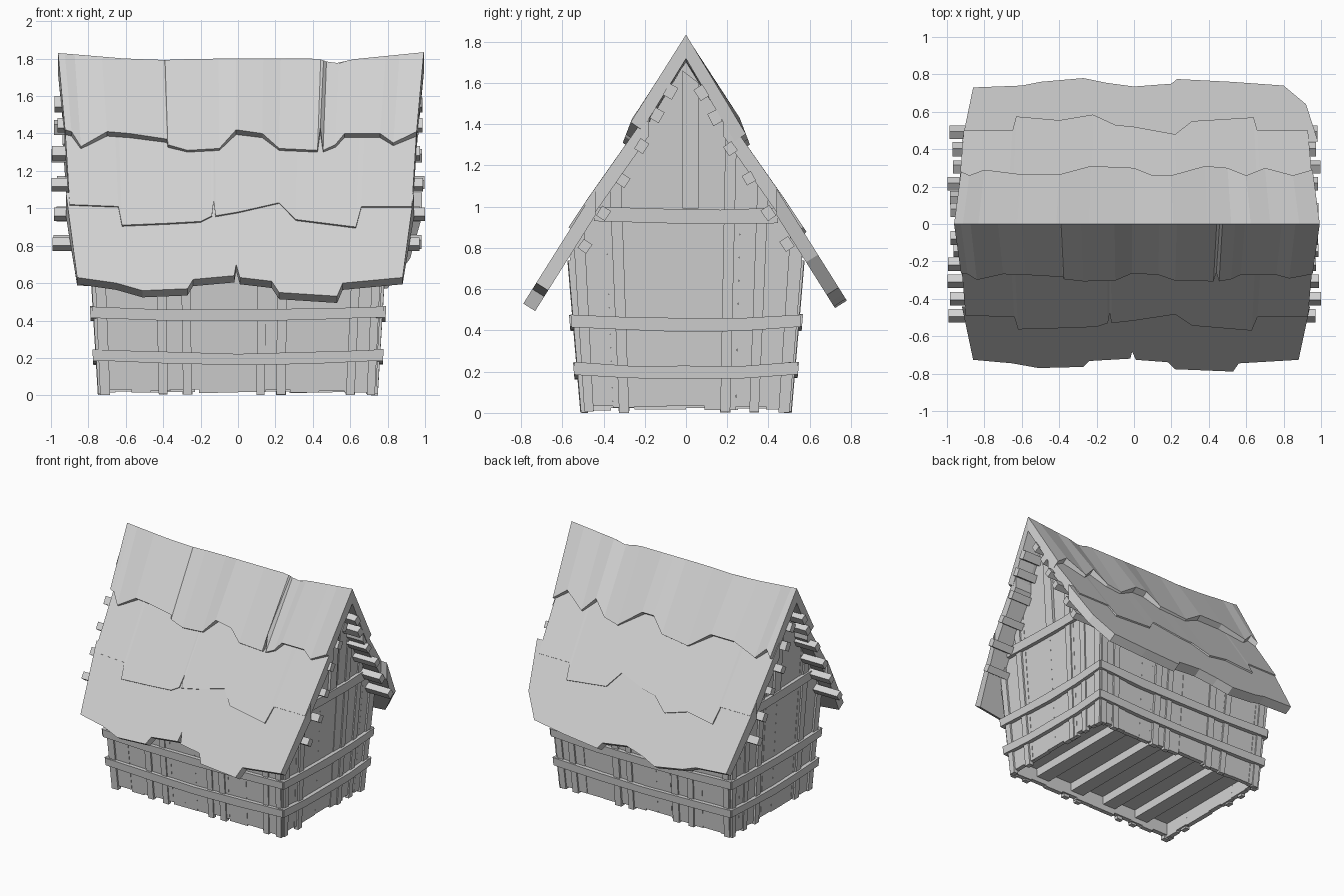
import bpy, bmesh, math, random
from mathutils import Vector, Matrix

if "Cube" in bpy.data.objects:
    bpy.data.objects.remove(bpy.data.objects["Cube"])
random.seed(4)
R = random.uniform

grey = bpy.data.materials.new("weathered grey")
grey.diffuse_color = (0.64, 0.64, 0.64, 1)
grey.use_nodes = True
grey.node_tree.nodes["Principled BSDF"].inputs["Base Color"].default_value = grey.diffuse_color


def finish(name, bm):
    bmesh.ops.recalc_face_normals(bm, faces=bm.faces)
    me = bpy.data.meshes.new(name)
    bm.to_mesh(me)
    bm.free()
    me.materials.append(grey)
    ob = bpy.data.objects.new(name, me)
    bpy.context.collection.objects.link(ob)
    return ob


def loft(bm, rings):
    """Skin a chain of equal closed rings and cap both ends."""
    vs = [[bm.verts.new(p) for p in r] for r in rings]
    n = len(vs[0])
    for a, b in zip(vs, vs[1:]):
        for i in range(n):
            j = (i + 1) % n
            bm.faces.new((a[i], a[j], b[j], b[i]))
    bm.faces.new(vs[0])
    bm.faces.new(vs[-1])


# wall coordinates: u along the wall, z up, d outwards; walls flare upwards
def wall(side, u, z, d):
    kind, s = side
    c = min(z, 0.78)
    if kind == "y":
        return Vector((u * (1 + 0.06 * c), s * (0.475 + 0.085 * z + d), z))
    return Vector((s * (0.712 + 0.06 * z + d), u * (1 + 0.15 * c), z))


def board(bm, side, stations, d0, d1):
    """Board through stations (u, z_low, z_high)."""
    loft(bm, [[wall(side, u, a, d0), wall(side, u, a, d1),
               wall(side, u, b, d1), wall(side, u, b, d0)] for u, a, b in stations])


def gable_top(u):
    return max(0.8, 1.72 - 1.6 * abs(u) * 1.117)


SIDES = {"front": ("y", -1), "back": ("y", 1), "right": ("x", 1), "left": ("x", -1)}

# inner body; its underside is the floor
bm = bmesh.new()
rings = []
for s in (-1, 1):
    rings.append([wall(("x", s), u, z, -0.005) for u, z in
                  ((-0.47, 0.13), (0.47, 0.13), (0.49, 0.79), (0, 1.66), (-0.49, 0.79))])
loft(bm, rings)
finish("body_core", bm)

# floor joists
bm = bmesh.new()
for x in (-0.46, -0.16, 0.14, 0.46):
    m = Matrix.Translation((x, 0, 0.1)) @ Matrix.Diagonal((0.11, 0.95, 0.07, 1))
    bmesh.ops.create_cube(bm, size=1, matrix=m)
finish("floor_joists", bm)

for name, side in SIDES.items():
    gable = side[0] == "x"
    half = 0.5 if gable else 0.738
    top = gable_top if gable else (lambda u: 0.77)

    # wall planks, uneven at the bottom; a joint falls on the middle
    bm = bmesh.new()
    for s in (-1, 1):
        u = 0.0
        while u < half - 0.01:
            w = R(0.09, 0.16)
            e = half if half - u - w < 0.06 else u + w
            z0 = R(0.012, 0.035)
            board(bm, side, [(s * u, z0, top(u)), (s * e, z0, top(e))],
                  -0.012, R(0.02, 0.025))
            u = e
    finish(name + "_planks", bm)

    # narrow battens over the joints
    bm = bmesh.new()
    cs = (-0.47, -0.3, 0.19, 0.33, 0.475) if gable else \
        (-0.71, -0.4, -0.27, 0.12, 0.23, 0.6, 0.71)
    for c in cs:
        w = R(0.02, 0.028)
        lean = R(-0.008, 0.008)
        z0 = R(0.0, 0.01)
        tops = [top(c - w) - 0.03, top(c + w) - 0.03]
        loft(bm, [[wall(side, c - w, z0, d), wall(side, c + w, z0, d),
                   wall(side, c + w + lean, tops[1], d), wall(side, c - w + lean, tops[0], d)]
                  for d in (0.0, R(0.032, 0.038))])
    if gable:
        board(bm, side, [(-0.015, 0.99, 1.66), (0.055, 0.99, 1.6)], 0, 0.04)
    finish(name + "_battens", bm)

    # sagging belts, plus the cross beam on each gable
    bm = bmesh.new()
    end = half + 0.022
    for z, h in ((0.165, 0.06), (0.395, 0.062)):
        board(bm, side, [(f * end, z + 0.02 * f * f + R(-.004, .004),
                          z + h + 0.02 * f * f + R(-.004, .004))
                         for f in (-1, -0.5, 0, 0.5, 1)], 0.0, 0.052)
    if gable:
        board(bm, side, [(-0.4, 0.93, 1.0), (-0.1, 0.92, 0.99), (0.15, 0.915, 0.985),
                         (0.4, 0.92, 0.995)], 0, 0.05)
    finish(name + "_belts", bm)

# roof: ragged layers; each rim lies on its own line z = rz - rs * (|y| - ry)
RIDGE = [(-0.96, 1.83), (-0.48, 1.79), (-0.2, 1.8), (0.43, 1.8), (0.5, 1.775),
         (0.54, 1.775), (0.6, 1.795), (1.0, 1.835)]


def ridge(x):
    for (a, za), (b, zb) in zip(RIDGE, RIDGE[1:]):
        if x <= b:
            return za + (zb - za) * max(0, x - a) / (b - a)
    return RIDGE[-1][1]


#         start y, z, slope, thickness, top widening, rim (y, z, slope)
LINES = {"top": (0.0, 1.80, 1.45, 0.066, 1.04, (0.272, 1.40, 2.6)),
         "middle": (0.18, 1.462, 1.43, 0.068, 1.03, (0.49, 1.02, 1.5)),
         "lower": (0.44, 1.085, 1.59, 0.068, 1.07, (0.44, 1.085, 1.59))}


def roof_layer(name, sign, layer, edge):
    """edge: lower rim as (x, z) on the front or (x, |y|) on the back."""
    y0, z0, s, t, k, (ry, rz, rs) = LINES[layer]
    q = math.hypot(1, s)
    bm = bmesh.new()
    rings = []
    for x, v in edge:
        y, z = (ry + (rz - v) / rs, v) if sign < 0 else (v, rz - rs * (v - ry))
        zt = ridge(x * k) if layer == "top" else z0
        rings.append([(x * k, sign * y0, zt), (x, sign * y, z),
                      (x, sign * (y - t * s / q), z - t / q), (x * k, sign * y0, zt - t * q)])
    loft(bm, rings)
    finish(name, bm)


roof_layer("roof_front_top", -1, "top", [
    (-.925, 1.42), (-.89, 1.41), (-.84, 1.33), (-.7, 1.41), (-.58, 1.4), (-.38, 1.37),
    (-.375, 1.34), (-.27, 1.31), (-.1, 1.32), (-.01, 1.42), (.13, 1.4), (.22, 1.32),
    (.425, 1.31), (.44, 1.43), (.455, 1.31), (.52, 1.34), (.57, 1.4), (.76, 1.4),
    (.83, 1.35), (.955, 1.41)])
roof_layer("roof_front_middle", -1, "middle", [
    (-.9, 1.02), (-.64, 1.01), (-.62, .91), (-.38, .92), (-.2, .93), (-.14, .96),
    (-.13, 1.04), (-.12, .96), (0, .98), (.22, 1.03), (.31, .94), (.63, .9),
    (.66, 1.01), (.93, 1.01)])
roof_layer("roof_front_lower", -1, "lower", [
    (-.86, .63), (-.65, .6), (-.51, .56), (-.27, .57), (-.24, .62), (-.02, .64),
    (-.01, .7), (.01, .63), (.18, .61), (.22, .55), (.53, .53), (.56, .6), (.88, .63)])
roof_layer("roof_back_top", 1, "top", [
    (-.925, .28), (-.88, .26), (-.8, .29), (-.6, .265), (-.4, .265), (-.23, .31), (0, .3),
    (.1, .26), (.2, .26), (.38, .31), (.5, .3), (.6, .26), (.7, .3), (.85, .26), (.955, .29)])
roof_layer("roof_back_middle", 1, "middle", [
    (-.91, .5), (-.65, .5), (-.63, .575), (-.4, .555), (-.22, .585), (-.1, .53), (0, .52),
    (.22, .48), (.31, .55), (.64, .57), (.66, .5), (.93, .5)])
roof_layer("roof_back_lower", 1, "lower", [
    (-.86, .73), (-.6, .74), (-.5, .76), (-.27, .78), (-.15, .755), (0, .735), (.2, .75),
    (.23, .775), (.52, .76), (.8, .74), (.92, .64)])

# purlins poking out under the roof at both ends
bm = bmesh.new()
for sign in (-1, 1):
    for y, z in ((.075, 1.55), (.14, 1.44), (.215, 1.285), (.305, 1.13), (.4, .96), (.49, .81)):
        l, r = R(.96, 1.0), R(.96, 1.0)
        m = (Matrix.Translation(((r - l) / 2, sign * y, z + R(-.01, .01)))
             @ Matrix.Rotation(-sign * R(0.95, 1.1), 4, 'X')
             @ Matrix.Diagonal((l + r, R(.05, .065), .05, 1)))
        bmesh.ops.create_cube(bm, size=1, matrix=m)
finish("purlins", bm)
